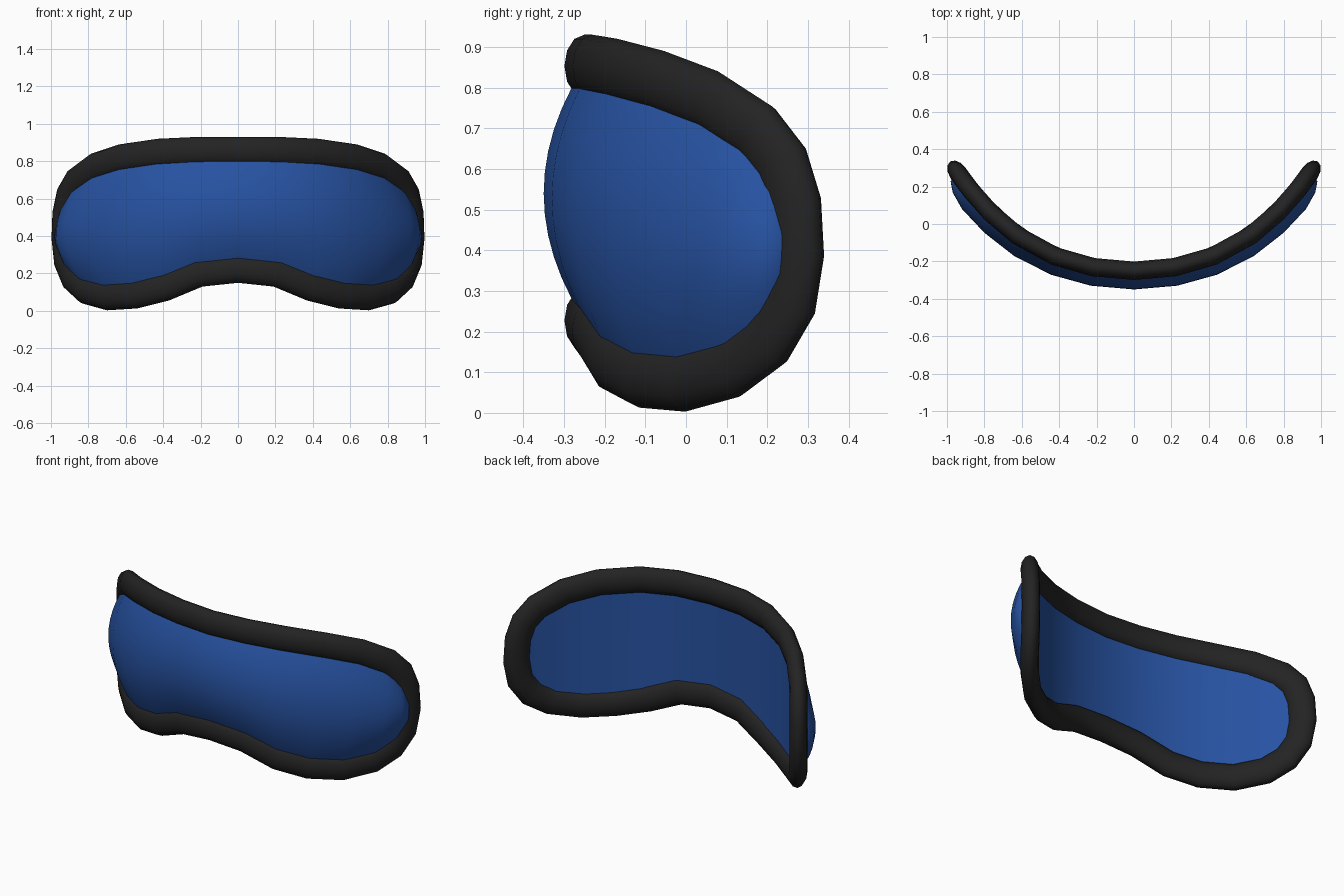
import bpy, bmesh, math
from mathutils import Vector

if "Cube" in bpy.data.objects:
    bpy.data.objects.remove(bpy.data.objects["Cube"])

def material(name, col):
    m = bpy.data.materials.new(name)
    m.diffuse_color = (*col, 1)
    m.use_nodes = True
    m.node_tree.nodes["Principled BSDF"].inputs["Base Color"].default_value = m.diffuse_color
    return m

BLACK = material("matte black", (0.017, 0.017, 0.017))
BLUE = material("lens blue", (0.02, 0.085, 0.36))

# curved face sheet: depth and outward normal at a given x
def depth(x):
    return -0.25 + 0.397 * x**2 + 0.222 * x**4

def normal(x):
    return Vector((0.794 * x + 0.888 * x**3, -1, 0)).normalized()

# right half of the outer frame outline (x, z), top centre to nose centre
half = [(0, .93), (.22, .93), (.43, .92), (.635, .89), (.785, .84), (.895, .755),
        (.95, .655), (.975, .53), (.98, .385), (.965, .24), (.917, .12), (.833, .04),
        (.70, .003), (.54, .013), (.37, .055), (.19, .13), (0, .15)]
outline = half + [(-x, z) for x, z in half[-2:0:-1]]
N = len(outline)
tips = [Vector((x, depth(x), z)) for x, z in outline]

W, T, SIDES = 0.077, 0.049, 12
centres, rings = [], []
for i, p in enumerate(tips):
    tan = (tips[(i + 1) % N] - tips[i - 1]).normalized()
    n = normal(p.x)
    b = tan.cross(n).normalized()
    mid = Vector((0, 0, 0.5))
    if b.dot(mid - p) < 0:
        b = -b
    c = p + b * W
    n = normal(c.x)
    b = (b - n * b.dot(n)).normalized()
    centres.append(c)
    rings.append([c - b * W * math.cos(a) + n * T * math.sin(a)
                  for a in (2 * math.pi * k / SIDES for k in range(SIDES))])

def finish(bm, name, mat, recalc=False):
    if recalc:
        bmesh.ops.recalc_face_normals(bm, faces=bm.faces)
    me = bpy.data.meshes.new(name)
    bm.to_mesh(me)
    bm.free()
    me.materials.append(mat)
    for f in me.polygons:
        f.use_smooth = True
    ob = bpy.data.objects.new(name, me)
    bpy.context.collection.objects.link(ob)
    return ob

# frame: flattened tube swept round the outline
bm = bmesh.new()
vr = [[bm.verts.new(v) for v in r] for r in rings]
for i in range(N):
    for k in range(SIDES):
        a, b = vr[i], vr[(i + 1) % N]
        bm.faces.new((a[k], b[k], b[(k + 1) % SIDES], a[(k + 1) % SIDES]))
finish(bm, "goggle_frame", BLACK, True)

# lens: columns strung between matching top and bottom frame points
columns = [(centres[-k % N], centres[(16 + k) % N], k) for k in range(7, 0, -1)]
columns += [(centres[k], centres[16 - k], k) for k in range(0, 8)]
ROWS = 12
FADE = {6: 0.85, 7: 0.6}

def lens_sheet(name, bulge, base, front):
    bm = bmesh.new()
    grid = []
    for top, bottom, k in columns:
        col = []
        for r in range(ROWS + 1):
            v = r / ROWS
            p = top.lerp(bottom, v)
            p.y = depth(p.x)
            w = 1 - (2 * v - 1) ** 2
            col.append(bm.verts.new(p + normal(p.x) * (base + bulge * FADE.get(k, 1) * w)))
        grid.append(col)
    for a, b in zip(grid, grid[1:]):
        for r in range(ROWS):
            q = (a[r], a[r + 1], b[r + 1], b[r])
            bm.faces.new(q if front else q[::-1])
    # end caps reach the outermost frame points
    for col, c in ((grid[0], centres[-8 % N]), (grid[-1], centres[8])):
        tip = bm.verts.new(c)
        for r in range(ROWS):
            q = (col[r], col[r + 1], tip)
            flip = (c.x < 0) == front
            bm.faces.new(q[::-1] if flip else q)
    finish(bm, name, BLUE)

lens_sheet("lens_front", 0.10, 0.0, True)
lens_sheet("lens_back", 0.0, -0.015, False)
